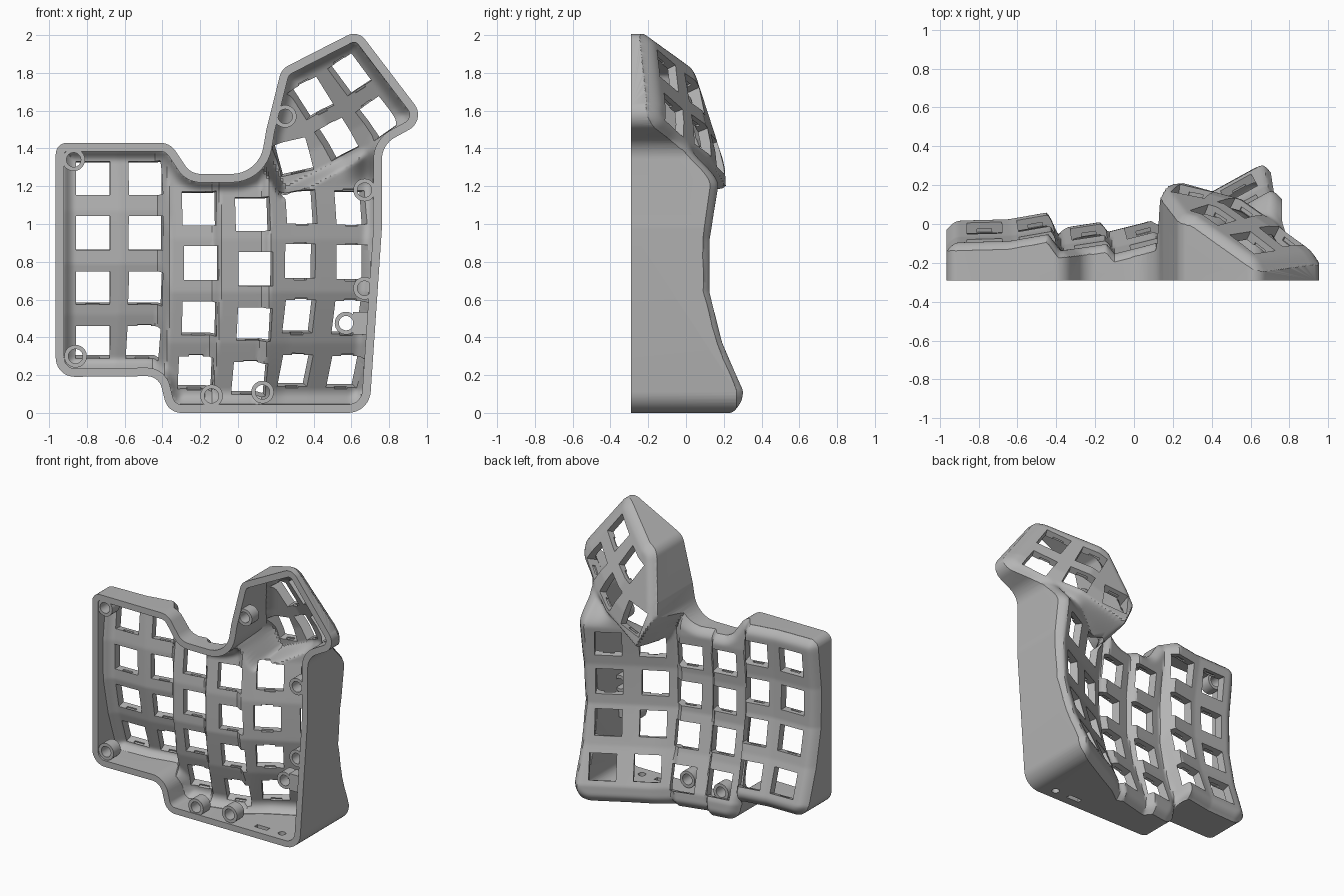
import bpy, bmesh, math
from mathutils import Vector, Matrix, kdtree

if "Cube" in bpy.data.objects:
    bpy.data.objects.remove(bpy.data.objects["Cube"])

grey = bpy.data.materials.new("plain_grey")
grey.diffuse_color = (0.46, 0.46, 0.46, 1)
grey.use_nodes = True
grey.node_tree.nodes["Principled BSDF"].inputs["Base Color"].default_value = grey.diffuse_color
FRONT = -0.29                       # open side of the case
TH = math.radians(27)               # turn of the thumb cluster
CT, ST = math.cos(TH), math.sin(TH)


def lerp(table, t):
    if t <= table[0][0]:
        return table[0][1]
    for (a, b), (c, d) in zip(table, table[1:]):
        if t <= c:
            return b + (d - b) * (t - a) / (c - a)
    return table[-1][1]


def smooth(t):
    t = max(0, min(1, t))
    return t * t * (3 - 2 * t)


# Key surface: stepped columns across, bowl shape along, tilted thumb cluster
ACROSS = [(-1, -.13), (-.62, -.12), (-.42, -.085), (-.36, -.17), (-.13, -.135),
          (-.09, -.185), (.13, -.13), (.17, -.16), (.42, -.03), (.71, .13)]
ALONG = [(.12, .18), (.37, .075), (.64, .005), (.92, 0), (1.2, .04), (1.5, .045)]


def height(x, z):
    xs = x + .08 * (z - .85) ** 2
    bowl = lerp(ALONG, z - .15 * smooth((-.34 - xs) / .08))
    main = lerp(ACROSS, xs) + bowl * (.8 + .2 * smooth((xs - .1) / .2))
    main -= .16 * smooth((z - 1.2) / .24) * smooth((x - .5) / .15)
    u = (x - .55) * CT + (z - 1.47) * ST
    v = -(x - .55) * ST + (z - 1.47) * CT
    thumb = .09 - .63 * u if u > -.05 else .1215 - .25 * (u + .05)
    thumb -= .2 * v if v > 0 else .05 * v
    w = smooth((v + .17 + max(0, u - .1) * .3) / .065) * smooth((u + .45) / .06)
    return main + (thumb - main) * w


# Case outline: corners with fillet radius, clockwise in the front view
CORNERS = [(-.965, 1.43, .06), (-.36, 1.43, .1), (-.25, 1.265, .1), (.11, 1.265, .17),
           (.15, 1.5, .1), (.23, 1.82, .09), (.635, 2.027, .075), (.998, 1.55, .09),
           (.762, 1.42, .13), (.762, .98, .3), (.695, 0, .12), (-.37, 0, .09),
           (-.42, .195, .08), (-.965, .19, .1)]


def fillet_outline(steps=9):
    out, n = [], len(CORNERS)
    for i, (x, z, r) in enumerate(CORNERS):
        p = Vector((x, z))
        a = (Vector(CORNERS[i - 1][:2]) - p).normalized()
        b = (Vector(CORNERS[(i + 1) % n][:2]) - p).normalized()
        half = a.angle(b) / 2
        c = p + (a + b).normalized() * (r / math.sin(half))
        t = r / math.tan(half)
        s, e = p + a * t - c, p + b * t - c
        turn = math.atan2(s.x * e.y - s.y * e.x, s.dot(e))
        for k in range(steps + 1):
            g = turn * k / steps
            out.append(c + Vector((s.x * math.cos(g) - s.y * math.sin(g),
                                   s.x * math.sin(g) + s.y * math.cos(g))))
    return out


def inward(points):
    res = []
    for i in range(len(points)):
        d = (points[(i + 1) % len(points)] - points[i - 1]).normalized()
        res.append(Vector((d.y, -d.x)))
    return res


outline = fillet_outline()
normals = inward(outline)
samples = []
for i, p in enumerate(outline):
    q = outline[(i + 1) % len(outline)]
    d = (q - p).normalized()
    m = max(1, int((q - p).length / .004))
    samples += [(p.lerp(q, k / m), Vector((d.y, -d.x))) for k in range(m)]
tree = kdtree.KDTree(len(samples))
for i, (p, nrm) in enumerate(samples):
    tree.insert((p.x, p.y, 0), i)
tree.balance()


def edge_distance(x, z):
    co, i, dist = tree.find((x, z, 0))
    p, nrm = samples[i]
    return dist if (Vector((x, z)) - p).dot(nrm) > 0 else -dist


def finish(name, bm):
    bmesh.ops.recalc_face_normals(bm, faces=bm.faces[:])
    me = bpy.data.meshes.new(name)
    bm.to_mesh(me)
    bm.free()
    ob = bpy.data.objects.new(name, me)
    bpy.context.collection.objects.link(ob)
    me.materials.append(grey)
    return ob


def prism(name, pts, y0, y1):
    bm = bmesh.new()
    f = bm.faces.new([bm.verts.new((p.x, y0, p.y)) for p in pts])
    ext = bmesh.ops.extrude_face_region(bm, geom=[f])["geom"]
    bmesh.ops.translate(bm, verts=[g for g in ext if isinstance(g, bmesh.types.BMVert)],
                        vec=(0, y1 - y0, 0))
    return finish(name, bm)


def height_solid(name, base, lower, inset, soft, drop):
    # Block whose rear side follows the key surface, softened near the outline
    nx, nz = 160, 168
    bm = bmesh.new()
    g = []
    for j in range(nz + 1):
        row = []
        for i in range(nx + 1):
            x, z = -1.003 + 2.006 * i / nx, -.053 + 2.11 * j / nz
            d = max(0, min(1, (edge_distance(x, z) - inset) / soft))
            row.append(bm.verts.new((x, height(x, z) - lower - drop * (1 - d) ** 2, z)))
        g.append(row)
    for j in range(nz):
        for i in range(nx):
            bm.faces.new((g[j][i], g[j][i + 1], g[j + 1][i + 1], g[j + 1][i]))
    ring = (g[0] + [r[-1] for r in g[1:]] + g[-1][-2::-1] + [r[0] for r in g[-2:0:-1]])
    low = [bm.verts.new((v.co.x, base, v.co.z)) for v in ring]
    for k in range(len(ring)):
        n = (k + 1) % len(ring)
        bm.faces.new((ring[k], ring[n], low[n], low[k]))
    bm.faces.new(low)
    return finish(name, bm)


def boolean(ob, cutter, op):
    backup = ob.data.copy()
    for solver in ("MANIFOLD", "EXACT"):
        md = ob.modifiers.new("cut", "BOOLEAN")
        md.operation, md.object, md.solver = op, cutter, solver
        bpy.context.view_layer.objects.active = ob
        bpy.ops.object.modifier_apply(modifier="cut")
        if len(ob.data.polygons) > 1000 and len(ob.data.polygons) != len(backup.polygons):
            break
        ob.data = backup.copy()
    bpy.data.objects.remove(cutter)


# Hollow shell
case = height_solid("keyboard_case", -.5, 0, 0, .065, .045)
boolean(case, prism("outer_wall", outline, FRONT, .6), "INTERSECT")
cavity = height_solid("cavity", -.6, .06, .045, .06, .05)
inner = [p + n * .045 for p, n in zip(outline, normals)]
boolean(cavity, prism("inner_wall", inner, -.4, .6), "INTERSECT")
boolean(case, cavity, "DIFFERENCE")

# Key openings: four per finger column, five on the thumb cluster
COLUMNS = [((-.77, -.77, -.77, -.77), 1.235), ((-.5, -.5, -.5, -.51), 1.235),
           ((-.215, -.205, -.215, -.235), 1.075), ((.06, .075, .07, .045), 1.045),
           ((.31, .305, .3, .28), 1.085), ((.57, .575, .56, .54), 1.08)]
keys = [(x, top - .281 * k, 0) for xs, top in COLUMNS for k, x in enumerate(xs)]
keys += [(.3, 1.37, math.radians(13)), (.55, 1.47, TH), (.76, 1.58, math.radians(35)),
         (.41, 1.69, TH), (.61, 1.81, math.radians(33))]


def key_cutter(name, size, shift):
    bm = bmesh.new()
    for x, z, ang in keys:
        e = .05
        hx = (height(x + e, z) - height(x - e, z)) / (2 * e)
        hz = (height(x, z + e) - height(x, z - e)) / (2 * e)
        n = Vector((-hx, 1, -hz)).normalized()
        ex = Vector((math.cos(ang), hx * math.cos(ang) + hz * math.sin(ang),
                     math.sin(ang))).normalized()
        rot = Matrix((ex, n, ex.cross(n))).transposed().to_4x4()
        mat = (Matrix.Translation((x, height(x, z), z)) @ rot @
               Matrix.Translation((0, shift, 0)) @ Matrix.Diagonal((*size, 1)))
        bmesh.ops.create_cube(bm, size=1, matrix=mat)
    return finish(name, bm)


boolean(case, key_cutter("key_holes", (.18, .16, .18), -.02), "DIFFERENCE")
boolean(case, key_cutter("clip_notches", (.075, .022, .2), -.045), "DIFFERENCE")

# Round and slotted ports in the lower wall
bm = bmesh.new()
bmesh.ops.create_cone(bm, cap_ends=True, segments=24, radius1=.026, radius2=.026, depth=.2,
                      matrix=Matrix.Translation((.5, -.21, 0)))
bmesh.ops.create_cube(bm, size=1, matrix=Matrix.Translation((.34, -.21, 0)) @
                      Matrix.Diagonal((.1, .036, .2, 1)))
boolean(case, finish("ports", bm), "DIFFERENCE")


# Screw posts: short tubes joined to the wall
def tube(name, x, z, r0, r1, y0, y1):
    bm = bmesh.new()
    vs = [bm.verts.new((x + r, y, z)) for r, y in ((r0, y0), (r1, y0), (r1, y1), (r0, y1))]
    es = [bm.edges.new((vs[i - 1], vs[i])) for i in range(4)]
    bmesh.ops.spin(bm, geom=vs + es, cent=(x, 0, z), axis=(0, 1, 0),
                   angle=2 * math.pi, steps=28, use_merge=False)
    bmesh.ops.remove_doubles(bm, verts=bm.verts[:], dist=1e-5)
    return finish(name, bm)


parts = [case]
POSTS = [(-.87, 1.34), (-.86, .3), (-.14, .09), (.13, .11), (.67, 1.18), (.67, .66),
         (.25, 1.57), (.572, .475)]
for i, (x, z) in enumerate(POSTS):
    parts.append(tube(f"screw_post_{i + 1}", x, z, .038, .06, -.283, -.2))
bm = bmesh.new()
bmesh.ops.create_cube(bm, size=1, matrix=Matrix.Translation((.655, -.242, .475)) @
                      Matrix.Diagonal((.09, .08, .12, 1)))
parts.append(finish("post_bracket", bm))

bpy.ops.object.select_all(action="DESELECT")
for ob in parts:
    ob.select_set(True)
bpy.context.view_layer.objects.active = case
bpy.ops.object.shade_smooth_by_angle(angle=math.radians(30))
